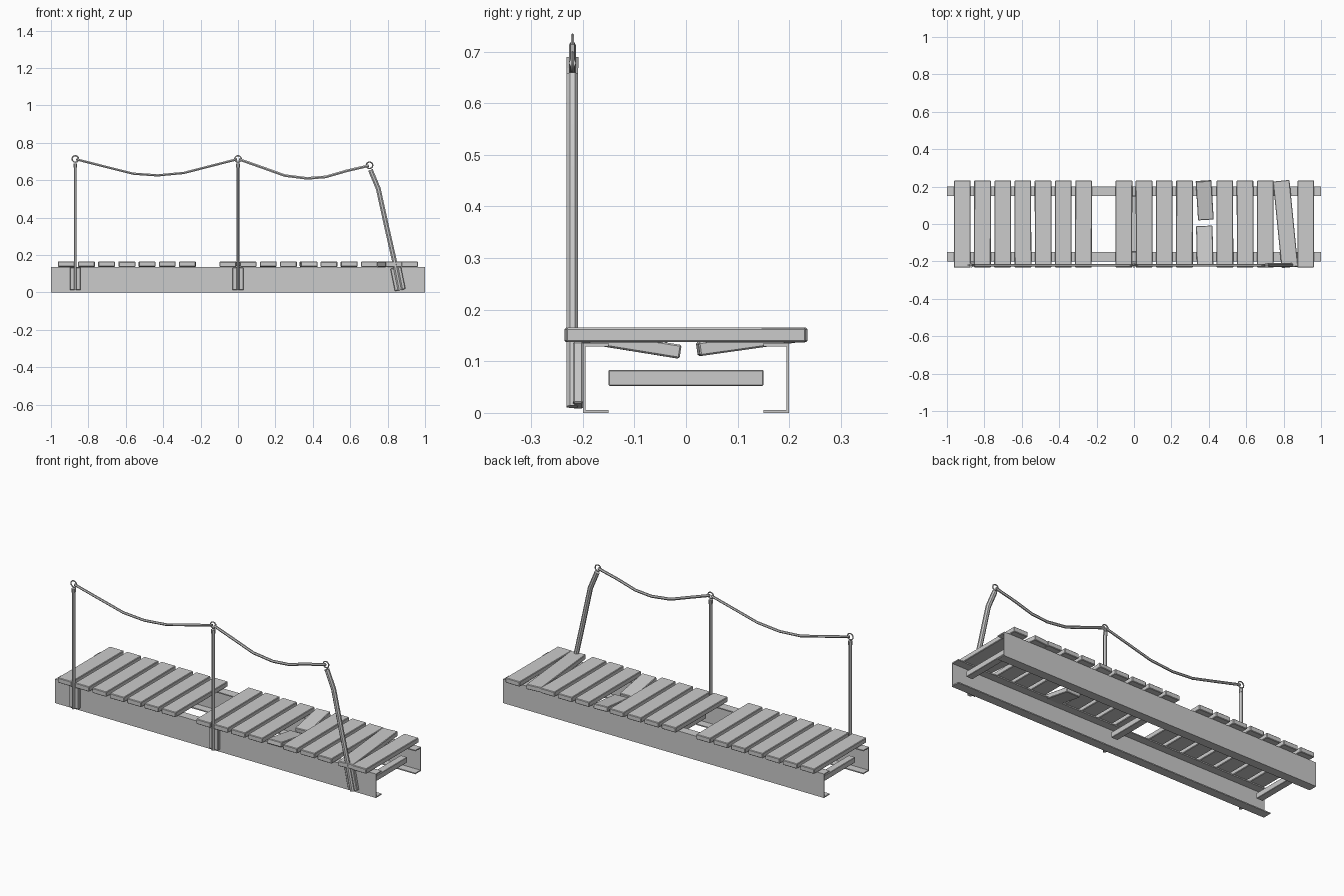
import bpy, bmesh, math, random
from mathutils import Vector

if "Cube" in bpy.data.objects:
    bpy.data.objects.remove(bpy.data.objects["Cube"])

random.seed(4)
POST_Y = -0.22


def make(name, bm, smooth=False):
    bmesh.ops.recalc_face_normals(bm, faces=bm.faces[:])
    me = bpy.data.meshes.new(name)
    bm.to_mesh(me)
    bm.free()
    ob = bpy.data.objects.new(name, me)
    bpy.context.collection.objects.link(ob)
    if smooth:
        bpy.context.view_layer.objects.active = ob
        ob.select_set(True)
        bpy.ops.object.shade_smooth_by_angle(angle=math.radians(40))
        ob.select_set(False)
    return ob


def box(name, loc, size, rot=(0, 0, 0), bevel=0.0):
    bm = bmesh.new()
    bmesh.ops.create_cube(bm, size=1)
    bmesh.ops.scale(bm, vec=size, verts=bm.verts)
    if bevel:
        bmesh.ops.bevel(bm, geom=bm.edges[:], offset=bevel, segments=1, affect='EDGES')
    ob = make(name, bm)
    ob.location, ob.rotation_euler = loc, rot
    return ob


def sweep(name, pts, rx, ry, sides=8):
    """Elliptical tube along (x, z) points in the railing plane; rx may taper."""
    bm = bmesh.new()
    P = [Vector((x, POST_Y, z)) for x, z in pts]
    rings = []
    for i, p in enumerate(P):
        t = (P[min(i + 1, len(P) - 1)] - P[max(i - 1, 0)]).normalized()
        n = Vector((t.z, 0, -t.x))
        rings.append([bm.verts.new(p + n * rx * math.cos(a) + Vector((0, ry * math.sin(a), 0)))
                      for a in (math.tau * (k + 0.5) / sides for k in range(sides))])
    for a, b in zip(rings, rings[1:]):
        for k in range(sides):
            j = (k + 1) % sides
            bm.faces.new((a[k], a[j], b[j], b[k]))
    bm.faces.new(rings[0])
    bm.faces.new(rings[-1])
    return make(name, bm, True)


# C-channel girders, flanges pointing inward
profile = [(0.15, 0), (0.2, 0), (0.2, 0.135), (0.15, 0.135),
           (0.15, 0.129), (0.195, 0.129), (0.195, 0.006), (0.15, 0.006)]
for side, label in ((-1, "front"), (1, "back")):
    bm = bmesh.new()
    f = bm.faces.new([bm.verts.new((-1, side * y, z)) for y, z in profile])
    ext = bmesh.ops.extrude_face_region(bm, geom=[f], use_keep_orig=True)
    bmesh.ops.translate(bm, vec=(2, 0, 0),
                        verts=[v for v in ext["geom"] if isinstance(v, bmesh.types.BMVert)])
    make(label + "_girder", bm)

# cross braces between girders
for x in (-0.93, 0, 0.93):
    box("cross_brace", (x, 0, 0.068), (0.04, 0.3, 0.031), bevel=0.002)

# deck planks: one missing, one broken, one skewed
for i in range(18):
    x = -0.918 + 0.108 * i
    if i == 7:
        continue
    if i == 12:
        box("broken_plank_front", (x, -0.115, 0.135), (0.088, 0.21, 0.027), (-0.16, 0, 0.02), 0.003)
        box("broken_plank_back", (x, 0.127, 0.138), (0.084, 0.21, 0.027), (0.14, 0, 0.06), 0.003)
        continue
    skew = 0.1 if i == 16 else random.uniform(-0.004, 0.004)
    box("deck_plank", (x, 0, 0.151), (0.089, 0.465, 0.028),
        (random.uniform(-0.004, 0.004), 0, skew), 0.003)

# railing posts, the last one bent over
posts = [[(-0.87, 0.012), (-0.87, 0.685)],
         [(0, 0.012), (0, 0.685)],
         [(0.868, 0.012), (0.835, 0.174), (0.795, 0.35), (0.75, 0.555), (0.708, 0.655)]]
eyes = [(-0.87, 0.714), (0, 0.714), (0.703, 0.68)]
for i, (path, (ex, ez)) in enumerate(zip(posts, eyes)):
    bent = i == 2
    sweep("railing_post", path, 0.014 if bent else 0.0085, 0.012)
    # mounting plate on the girder web
    px = 0.855 if bent else path[0][0]
    box("post_plate", (px, -0.209, 0.073), (0.058, 0.02, 0.122), (0, -0.2 if bent else 0, 0), 0.003)
    # collar under the eye
    if not bent:
        sweep("post_collar", [(ex, 0.668), (ex, 0.69)], 0.0105, 0.0125)
    # eye ring
    bm = bmesh.new()
    n, m = 12, 6
    v = [[bm.verts.new((ex + (0.0175 + 0.0035 * math.cos(b)) * math.cos(a),
                        POST_Y + 0.0035 * math.sin(b),
                        ez + (0.0175 + 0.0035 * math.cos(b)) * math.sin(a)))
          for b in (math.tau * k / m for k in range(m))]
         for a in (math.tau * k / n for k in range(n))]
    for a in range(n):
        for b in range(m):
            bm.faces.new((v[a][b], v[(a + 1) % n][b], v[(a + 1) % n][(b + 1) % m], v[a][(b + 1) % m]))
    make("eye_ring", bm, True)

# sagging ropes
sweep("rope_left", [(-0.865, 0.712), (-0.72, 0.675), (-0.56, 0.635), (-0.43, 0.626),
                    (-0.29, 0.639), (-0.15, 0.675), (-0.005, 0.712)], 0.007, 0.007, 6)
sweep("rope_right", [(0.005, 0.712), (0.13, 0.668), (0.25, 0.625), (0.37, 0.61),
                     (0.47, 0.618), (0.58, 0.65), (0.70, 0.678)], 0.008, 0.007, 6)
